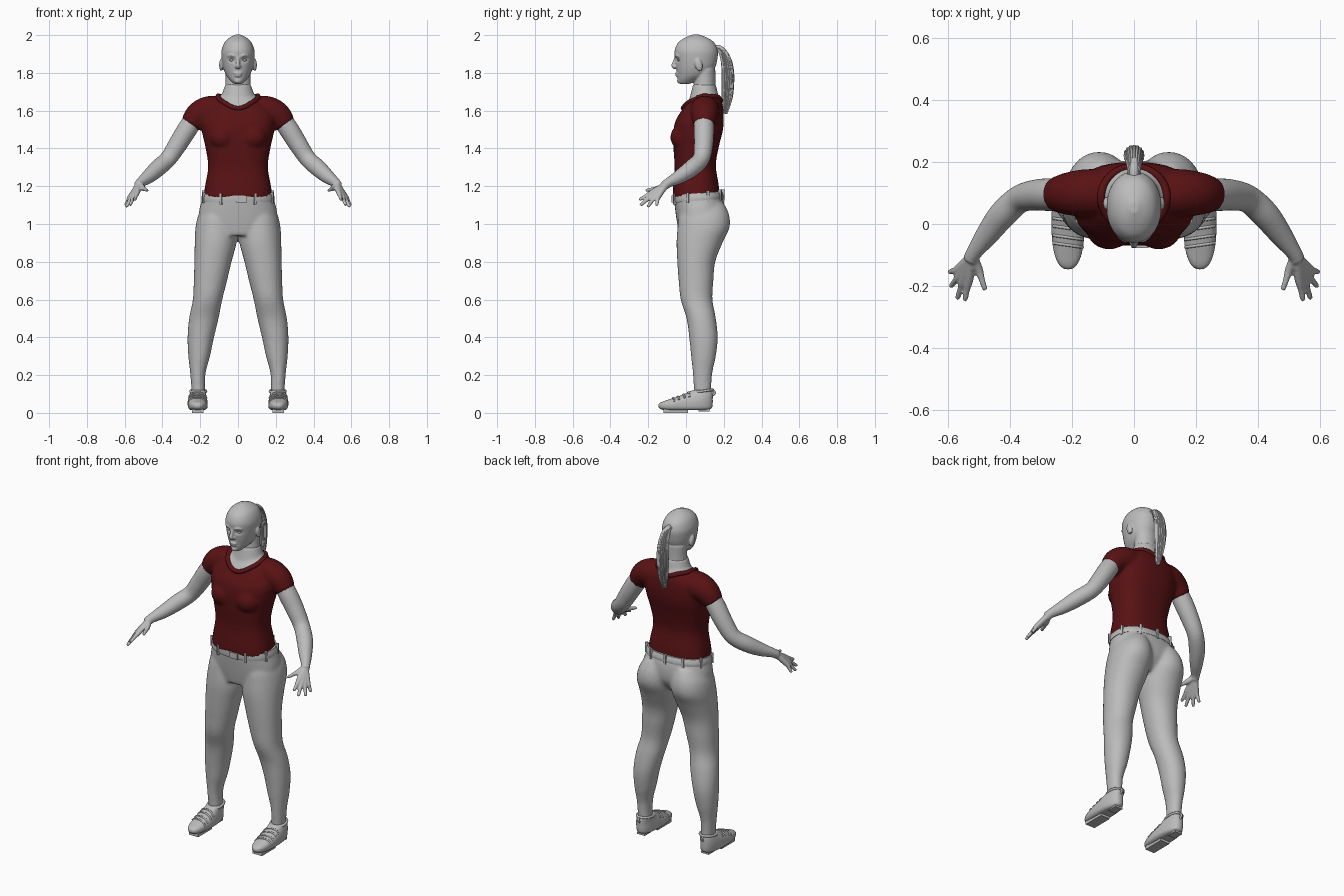
import bpy, bmesh, math, random
from mathutils import Vector, Matrix

random.seed(4)
if "Cube" in bpy.data.objects:
    bpy.data.objects.remove(bpy.data.objects["Cube"])


def material(name, colour):
    mat = bpy.data.materials.new(name)
    mat.use_nodes = True
    mat.diffuse_color = (*colour, 1)
    mat.node_tree.nodes["Principled BSDF"].inputs["Base Color"].default_value = (*colour, 1)
    return mat


GREY = material("plain grey", (0.5, 0.5, 0.5))
RED = material("dark red", (0.1, 0.006, 0.007))


def refine(rows, steps=5):
    """Catmull-Rom interpolation of every column of a table of stations."""
    out = []
    for i in range(len(rows) - 1):
        a, b, c, d = (rows[max(0, min(len(rows) - 1, i + k))] for k in (-1, 0, 1, 2))
        for s in range(steps):
            t = s / steps
            out.append([q + t * (r - p) / 2 + t * t * (2 * p - 5 * q + 4 * r - w) / 2
                        + t ** 3 * (3 * q - p - 3 * r + w) / 2 for p, q, r, w in zip(a, b, c, d)])
    return out + [list(rows[-1])]


def bridge(bm, rings, closed=False):
    n = len(rings[0])
    pairs = list(zip(rings, rings[1:])) + ([(rings[-1], rings[0])] if closed else [])
    for a, b in pairs:
        for i in range(n):
            bm.faces.new((a[i], a[(i + 1) % n], b[(i + 1) % n], b[i]))
    if not closed:
        bm.faces.new(rings[0][::-1])
        bm.faces.new(rings[-1])


def loft(bm, rows, power=2.3, side=1, n=40, lean=0):
    """Horizontal sections: height, x from, x to, y from, y to."""
    rings = []
    for z, x0, x1, y0, y1 in refine(rows):
        ring = []
        for i in range(n):
            c, s = math.cos(math.tau * i / n), math.sin(math.tau * i / n)
            x = (x0 + x1) / 2 + (x1 - x0) / 2 * math.copysign(abs(c) ** (2 / power), c)
            y = (y0 + y1) / 2 + (y1 - y0) / 2 * math.copysign(abs(s) ** (2 / power), s)
            ring.append(bm.verts.new((side * x, y, z + lean * y)))
        rings.append(ring)
    bridge(bm, rings)


def centred(rows):
    return [(z, -w, w, a, b) for z, w, a, b in rows]


def tube(bm, rows, side=1, n=14, steps=5, closed=False):
    """Round sections along a path: x, y, z, radius."""
    rows = rows if closed else refine(rows, steps)
    pts = [Vector((side * r[0], r[1], r[2])) for r in rows]
    rings, quat, old, m = [], None, None, len(pts)
    for i, p in enumerate(pts):
        ahead = pts[(i + 1) % m] if closed else pts[min(i + 1, m - 1)]
        behind = pts[i - 1] if closed else pts[max(i - 1, 0)]
        tan = (ahead - behind).normalized()
        quat = old.rotation_difference(tan) @ quat if quat else tan.to_track_quat('Z', 'Y')
        old = tan
        rings.append([bm.verts.new(p + quat @ Vector((math.cos(a), math.sin(a), 0)) * rows[i][3])
                      for a in (math.tau * k / n for k in range(n))])
    bridge(bm, rings, closed)


def ball(bm, centre, size, side=1, tilt=0):
    spot = Vector((side * centre[0], centre[1], centre[2]))
    mat = Matrix.Translation(spot) @ Matrix.Rotation(tilt, 4, 'X') @ Matrix.Diagonal((*size, 1))
    bmesh.ops.create_uvsphere(bm, u_segments=20, v_segments=12, radius=1, matrix=mat)


def box(bm, centre, size, turn=0):
    mat = Matrix.Translation(centre) @ Matrix.Rotation(turn, 4, 'Z') @ Matrix.Diagonal((*size, 1))
    bmesh.ops.create_cube(bm, size=1, matrix=mat)


def finish(name, bm, mat, voxel=0, relax=4):
    """Make the object; with a voxel size, fuse its volumes into one skin."""
    bmesh.ops.recalc_face_normals(bm, faces=bm.faces)
    mesh = bpy.data.meshes.new(name)
    bm.to_mesh(mesh)
    bm.free()
    obj = bpy.data.objects.new(name, mesh)
    bpy.context.collection.objects.link(obj)
    if voxel:
        mod = obj.modifiers.new("fuse", 'REMESH')
        mod.mode, mod.voxel_size = 'VOXEL', voxel
        mod = obj.modifiers.new("relax", 'SMOOTH')
        mod.iterations = relax
        graph = bpy.context.evaluated_depsgraph_get()
        fused = bpy.data.meshes.new_from_object(obj.evaluated_get(graph))
        obj.modifiers.clear()
        obj.data = fused
    obj.data.materials.clear()
    obj.data.materials.append(mat)
    bpy.ops.object.select_all(action='DESELECT')
    obj.select_set(True)
    bpy.context.view_layer.objects.active = obj
    bpy.ops.object.shade_smooth_by_angle(angle=math.radians(50))
    return obj


def drape(obj, path, radius):
    """Drop a plan path onto a surface from above."""
    rows = []
    for x, y in path:
        hit, spot, _, _ = obj.ray_cast(Vector((x, y, 3)), Vector((0, 0, -1)))
        if hit:
            rows.append((*spot, radius))
    return rows


# Shirt, with the base of the neck showing inside the neckline
bm = bmesh.new()
loft(bm, centred([(1.14, .182, -.072, .18), (1.2, .174, -.068, .172), (1.3, .158, -.06, .158),
                  (1.4, .172, -.066, .175), (1.48, .19, -.068, .195), (1.55, .196, -.056, .2),
                  (1.61, .17, -.018, .195), (1.65, .12, .01, .18), (1.68, .07, .045, .165)]), 2.5, lean=.08)
loft(bm, centred([(1.6, .13, 0, .17), (1.67, .092, .02, .172), (1.74, .068, .037, .158)]), 2)
for side in (1, -1):
    tube(bm, [(.07, .1, 1.6, .075), (.15, .1, 1.6, .078), (.21, .098, 1.577, .07),
              (.252, .095, 1.525, .056)], side, 24)
    ball(bm, (.08, -.015, 1.46), (.075, .068, .07), side)
shirt = finish("shirt", bm, RED, .009, 5)
shirt.data.materials.append(GREY)
for f in shirt.data.polygons:
    x, y, z = f.center
    if z > 1.58 and (x / .104) ** 2 + ((y - .085) / .098) ** 2 < 1:
        f.material_index = 1

bm = bmesh.new()
oval = [(.106 * math.sin(a), .085 - .1 * math.cos(a)) for a in (math.tau * i / 64 for i in range(64))]
tube(bm, drape(shirt, oval, .013), n=10, closed=True)
finish("collar", bm, RED)

# Trousers
bm = bmesh.new()
loft(bm, centred([(.94, .17, -.035, .15), (1, .205, -.046, .195), (1.06, .207, -.055, .205),
                  (1.12, .192, -.062, .198), (1.165, .178, -.064, .18)]), 2.3, lean=.05)
for side in (1, -1):
    loft(bm, [(.07, .173, .243, .045, .132), (.2, .173, .252, .037, .138), (.3, .148, .263, .027, .158),
              (.4, .127, .267, .017, .168), (.5, .103, .259, .003, .158), (.6, .083, .239, -.028, .14),
              (.7, .058, .234, -.039, .145), (.8, .034, .231, -.046, .155), (.9, .008, .229, -.05, .193),
              (.98, .003, .225, -.045, .23), (1.05, .01, .209, -.035, .228), (1.11, .03, .17, 0, .2)],
         2.1, side)
finish("trousers", bm, GREY, .01, 5)

# Belt with loops and a buckle
bm = bmesh.new()
loft(bm, centred([(1.118, .194, -.068, .198), (1.135, .194, -.07, .198), (1.158, .187, -.07, .19)]),
     2.3, n=56, lean=.08)
finish("belt", bm, GREY)
bm = bmesh.new()
for deg in (-115, -65, -20, 20, 60, 90, 120, 160, 200):
    c, s = math.cos(math.radians(deg)), math.sin(math.radians(deg))
    x = .191 * math.copysign(abs(c) ** .87, c)
    y = .063 + .133 * math.copysign(abs(s) ** .87, s)
    box(bm, (x, y, 1.138 + .08 * y), (.012, .016, .058), math.radians(deg + 90))
finish("belt_loops", bm, GREY)
bm = bmesh.new()
box(bm, (.02, -.07, 1.133), (.055, .014, .036))
finish("buckle", bm, GREY)

# Head and face
bm = bmesh.new()
loft(bm, centred([(1.742, .022, -.034, .02), (1.762, .043, -.043, .07), (1.79, .064, -.046, .125),
                  (1.83, .079, -.052, .155), (1.88, .087, -.058, .167), (1.92, .087, -.06, .168),
                  (1.96, .072, -.042, .15), (1.985, .048, -.008, .115), (2.003, .012, .035, .07)]), 2.1)
loft(bm, centred([(1.66, .085, .03, .165), (1.73, .067, .04, .157), (1.82, .066, .05, .155)]), 2)
tube(bm, [(0, -.054, 1.885, .007), (0, -.061, 1.86, .009), (0, -.066, 1.838, .012), (0, -.054, 1.825, .01)])
ball(bm, (0, -.047, 1.797), (.023, .011, .006))
ball(bm, (0, -.045, 1.785), (.02, .011, .006))
ball(bm, (0, -.034, 1.758), (.02, .014, .014))
for side in (1, -1):
    ball(bm, (.01, -.055, 1.833), (.008, .01, .007), side)
    ball(bm, (.089, .067, 1.842), (.011, .02, .034), side, .25)
    tube(bm, [(.014, -.057, 1.887, .005), (.034, -.053, 1.894, .006), (.056, -.036, 1.888, .004)], side)
head = finish("head", bm, GREY, .0045, 3)
for v in head.data.vertices:  # eye sockets
    if v.co.y < 0:
        d = ((abs(v.co.x) - .033) / .016) ** 2 + ((v.co.z - 1.868) / .01) ** 2
        v.co.y += .011 * math.exp(-d)
bm = bmesh.new()
for side in (1, -1):
    ball(bm, (.033, -.034, 1.867), (.014, .012, .007), side)
finish("eyes", bm, GREY)

# Ponytail: a core wrapped in loose strands
bm = bmesh.new()
tail = [(0, .15, 1.935, .014), (0, .185, 1.925, .017), (0, .212, 1.87, .023), (0, .222, 1.79, .027),
        (0, .218, 1.69, .024), (0, .206, 1.6, .008)]
tube(bm, tail, n=18)
for i in range(16):
    a = math.tau * i / 16
    end = random.uniform(-.02, .02)
    tube(bm, [(x + r * math.cos(a), y + r * math.sin(a), z + end * (k > 3), .0035 + r * .15)
              for k, (x, y, z, r) in enumerate(tail)], n=6)
finish("ponytail", bm, GREY)

# Arms and hands: thumb first, then the fingers as knuckle and tip
FINGERS = [((.503, -.145, 1.19), (.482, -.21, 1.178)), ((.533, -.178, 1.168), (.546, -.244, 1.13)),
           ((.55, -.178, 1.152), (.57, -.238, 1.102)), ((.563, -.167, 1.143), (.591, -.2, 1.093)),
           ((.571, -.148, 1.142), (.595, -.155, 1.1))]
for side, label in ((1, "left"), (-1, "right")):
    bm = bmesh.new()
    tube(bm, [(.22, .095, 1.575, .05), (.27, .095, 1.5, .053), (.32, .093, 1.42, .05),
              (.37, .08, 1.345, .045), (.425, .03, 1.295, .045), (.475, -.035, 1.25, .037),
              (.515, -.09, 1.22, .026), (.528, -.115, 1.203, .025)], side, 24)
    for knuckle, tip in FINGERS:
        k, t = Vector(knuckle), Vector(tip)
        tube(bm, [(.523, -.105, 1.21, .018), (*k, .0145), (*k.lerp(t, .5), .0105),
                  (*t, .0085), (*(t + (t - k) * .06), .005)], side)
    finish(label + "_arm", bm, GREY, .005, 3)

    # Shoes with sole plate, straps, ankle rim and heel tab
    bm = bmesh.new()
    loft(bm, [(.014, .18, .25, -.115, .115), (.025, .163, .263, -.143, .137), (.05, .16, .267, -.143, .142),
              (.07, .163, .265, -.095, .142), (.095, .168, .258, -.02, .142), (.12, .17, .249, .033, .14)],
         2.4, side)
    shoe = finish(label + "_shoe", bm, GREY, .006, 3)
    bm = bmesh.new()
    box(bm, (side * .213, -.055, .01), (.062, .13, .02))
    box(bm, (side * .213, .095, .014), (.05, .06, .012))
    finish(label + "_sole_plate", bm, GREY)
    bm = bmesh.new()
    for y in (-.075, -.05, -.02, .005):
        path = [(side * (.166 + .0105 * i), y + .0015 * i) for i in range(10)]
        tube(bm, drape(shoe, path, .005), n=8, steps=2)
    rim = [(.21 + .041 * math.cos(a), .087 + .055 * math.sin(a), .115 + .008 * math.sin(a), .007)
           for a in (math.tau * i / 32 for i in range(32))]
    tube(bm, rim, side, 8, closed=True)
    tube(bm, [(.212, .136, .09, .006), (.212, .152, .105, .006), (.212, .14, .125, .006)], side, 8)
    finish(label + "_shoe_straps", bm, GREY)
